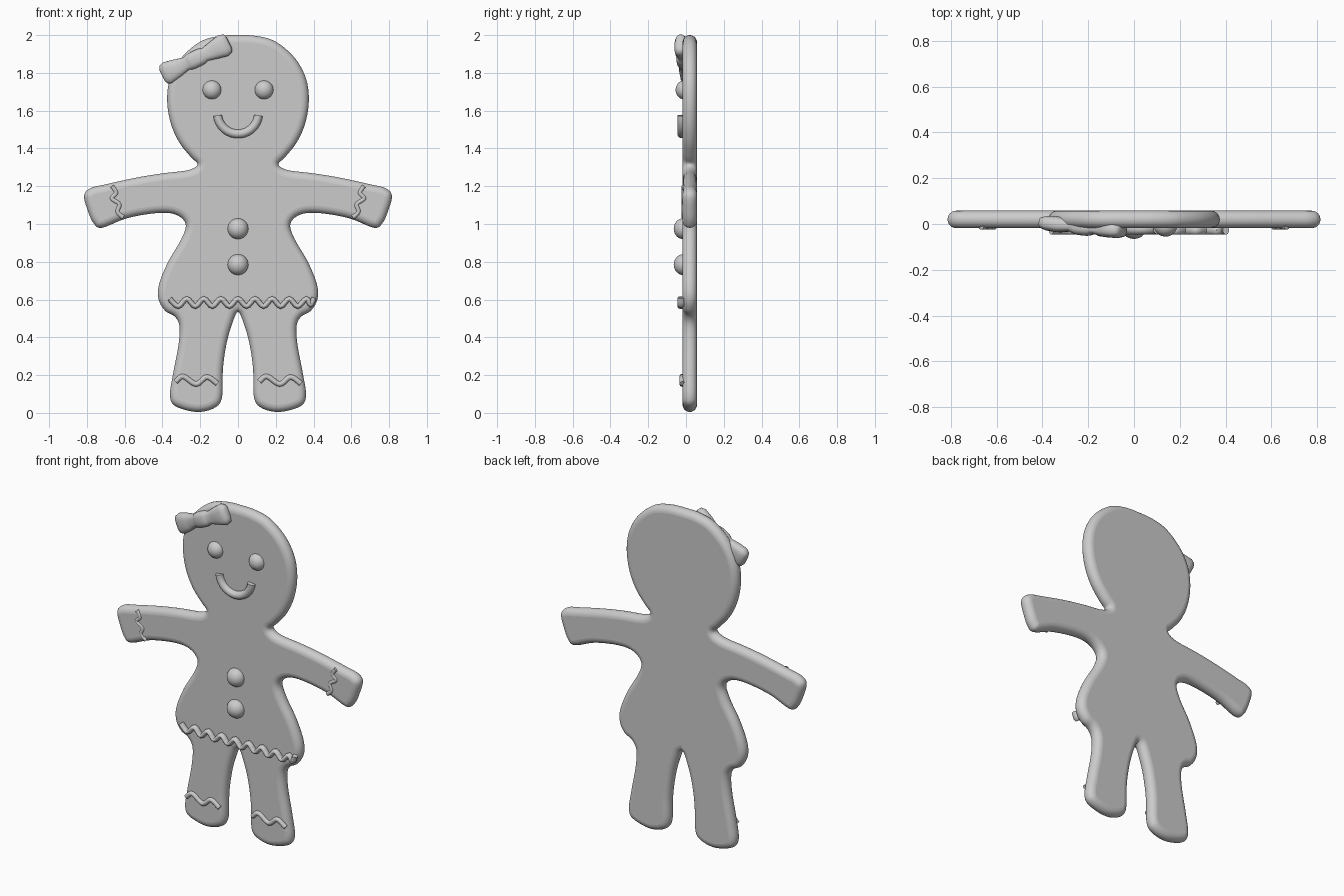
import bpy, bmesh, math
from mathutils import Vector, Matrix

if "Cube" in bpy.data.objects:
    bpy.data.objects.remove(bpy.data.objects["Cube"])

dough = bpy.data.materials.new("plain_grey")
dough.use_nodes = True
GREY = (0.6, 0.6, 0.6, 1)
dough.diffuse_color = GREY
dough.node_tree.nodes["Principled BSDF"].inputs["Base Color"].default_value = GREY


def smooth_path(pts, steps=5, closed=False):
    """Catmull-Rom curve through 2D points."""
    pts = [Vector(p) for p in pts]
    n = len(pts)
    get = (lambda i: pts[i % n]) if closed else (lambda i: pts[max(0, min(n - 1, i))])
    out = []
    for i in range(n if closed else n - 1):
        a, b, c, d = (get(i + k) for k in (-1, 0, 1, 2))
        for s in range(steps):
            t = s / steps
            out.append(b + (c - a) * t / 2 + (2 * a - 5 * b + 4 * c - d) * t * t / 2
                       + (3 * b - a - 3 * c + d) * t ** 3 / 2)
    return out if closed else out + [pts[-1]]


def finish(ob, angle=50):
    ob.data.materials.clear()
    ob.data.materials.append(dough)
    bpy.ops.object.select_all(action="DESELECT")
    ob.select_set(True)
    bpy.context.view_layer.objects.active = ob
    bpy.ops.object.shade_smooth_by_angle(angle=math.radians(angle))


def curve_part(name, path, depth, y, filled=False, flat=1.0):
    """Upright curve: a filled cookie slab, or a capped icing tube."""
    cu = bpy.data.curves.new(name, "CURVE")
    cu.dimensions = "2D" if filled else "3D"
    sp = cu.splines.new("POLY")
    sp.points.add(len(path) - 1)
    for p, co in zip(sp.points, path):
        p.co = (co.x, co.y, 0, 1)
    sp.use_cyclic_u = filled
    cu.bevel_depth = depth
    cu.bevel_resolution = 5
    if filled:
        cu.fill_mode = "BOTH"
        cu.offset = -depth
    else:
        cu.fill_mode = "FULL"
        cu.use_fill_caps = True
    ob = bpy.data.objects.new(name, cu)
    bpy.context.collection.objects.link(ob)
    bpy.ops.object.select_all(action="DESELECT")
    ob.select_set(True)
    bpy.context.view_layer.objects.active = ob
    bpy.ops.object.convert(target="MESH")
    ob = bpy.context.object
    ob.data.transform(Matrix.Translation((0, y, 0)) @ Matrix.Rotation(math.pi / 2, 4, "X")
                      @ Matrix.Diagonal((1, 1, flat, 1)))
    finish(ob)
    return ob


def drop(name, x, y, z, r, ry):
    bpy.ops.mesh.primitive_uv_sphere_add(segments=32, ring_count=16)
    ob = bpy.context.object
    ob.name = name
    ob.data.transform(Matrix.Translation((x, y, z)) @ Matrix.Diagonal((r, ry, r, 1)))
    finish(ob)


# Body: half outline from the crown to the crotch, mirrored
half = [(0.1, 1.995), (0.2, 1.965), (0.3, 1.88), (0.36, 1.77), (0.375, 1.65),
        (0.355, 1.53), (0.31, 1.43), (0.25, 1.355), (0.215, 1.315), (0.265, 1.285),
        (0.4, 1.268), (0.54, 1.245), (0.7, 1.21), (0.78, 1.19), (0.815, 1.15),
        (0.795, 1.07), (0.765, 1.005), (0.72, 0.98), (0.59, 1.03), (0.43, 1.058),
        (0.33, 1.05), (0.277, 1.0), (0.3, 0.92), (0.37, 0.8), (0.418, 0.68),
        (0.42, 0.6), (0.385, 0.54), (0.335, 0.51), (0.31, 0.46), (0.315, 0.36),
        (0.345, 0.2), (0.36, 0.09), (0.33, 0.035), (0.22, 0.005), (0.127, 0.025),
        (0.085, 0.08), (0.08, 0.23), (0.062, 0.36), (0.035, 0.46)]
outline = [(0, 2)] + half + [(0, 0.535)] + [(-x, z) for x, z in reversed(half)]
curve_part("body", smooth_path(outline, 5, True), 0.038, 0.02, filled=True)

# Eyes and buttons
for side, sx in (("left", 1), ("right", -1)):
    drop(side + "_eye", sx * 0.138, -0.01, 1.71, 0.05, 0.045)
for label, z in (("upper", 0.975), ("lower", 0.785)):
    drop(label + "_button", 0, -0.015, z, 0.055, 0.05)

# Smile
smile = [Vector((0.108 * math.cos(a), 1.585 + 0.108 * math.sin(a)))
         for a in (math.pi * (1.03 + 0.94 * i / 24) for i in range(25))]
curve_part("smile", smile, 0.023, -0.022, flat=1.05)

# Icing on the skirt hem
hem = [(0.0452 * i, 0.582 + (0.022 if i % 2 == 0 else -0.018)) for i in range(-8, 9)]
hem += [(0.385, 0.572), (0.402, 0.61)]
curve_part("skirt_icing", smooth_path(hem, 4), 0.014, -0.027, flat=1.4)

# Icing on feet and wrists
foot = [(-0.33, 0.165), (-0.29, 0.193), (-0.222, 0.152), (-0.165, 0.19), (-0.11, 0.155)]
wrist = [(0.667, 1.2), (0.645, 1.165), (0.668, 1.135), (0.628, 1.105),
         (0.638, 1.065), (0.608, 1.035)]
for side, sx, shift in (("left", 1, 0.443), ("right", -1, 0)):
    curve_part(side + "_foot_icing", smooth_path([(x + shift, z) for x, z in foot]),
               0.014, -0.02)
    curve_part(side + "_wrist_icing", smooth_path([(sx * x, z) for x, z in wrist]),
               0.012, -0.012)

# Bow: rounded sections (along, half height, half depth) lofted end to end
sections = [(0.198, 0.035, 0.015), (0.19, 0.052, 0.026), (0.165, 0.061, 0.033),
            (0.11, 0.05, 0.034), (0.055, 0.036, 0.025), (0.042, 0.042, 0.032),
            (0.02, 0.045, 0.037)]
sections = [(-u, h, t) for u, h, t in sections] + sections[::-1]
bm = bmesh.new()
rings = []
for u, h, t in sections:
    ring = []
    for k in range(24):
        c, s = math.cos(k * math.tau / 24), math.sin(k * math.tau / 24)
        ring.append(bm.verts.new((u, t * math.copysign(abs(c) ** 0.75, c),
                                  h * math.copysign(abs(s) ** 0.75, s))))
    rings.append(ring)
for a, b in zip(rings, rings[1:]):
    for k in range(24):
        bm.faces.new((a[k], a[k - 1], b[k - 1], b[k]))
bm.faces.new(rings[0])
bm.faces.new(rings[-1])
bmesh.ops.recalc_face_normals(bm, faces=bm.faces)
bm.transform(Matrix.Translation((-0.224, -0.013, 1.873))
             @ Matrix.Rotation(math.radians(-6), 4, "Z")
             @ Matrix.Rotation(math.radians(-26), 4, "Y"))
me = bpy.data.meshes.new("bow")
bm.to_mesh(me)
bm.free()
bow = bpy.data.objects.new("bow", me)
bpy.context.collection.objects.link(bow)
finish(bow, 60)
